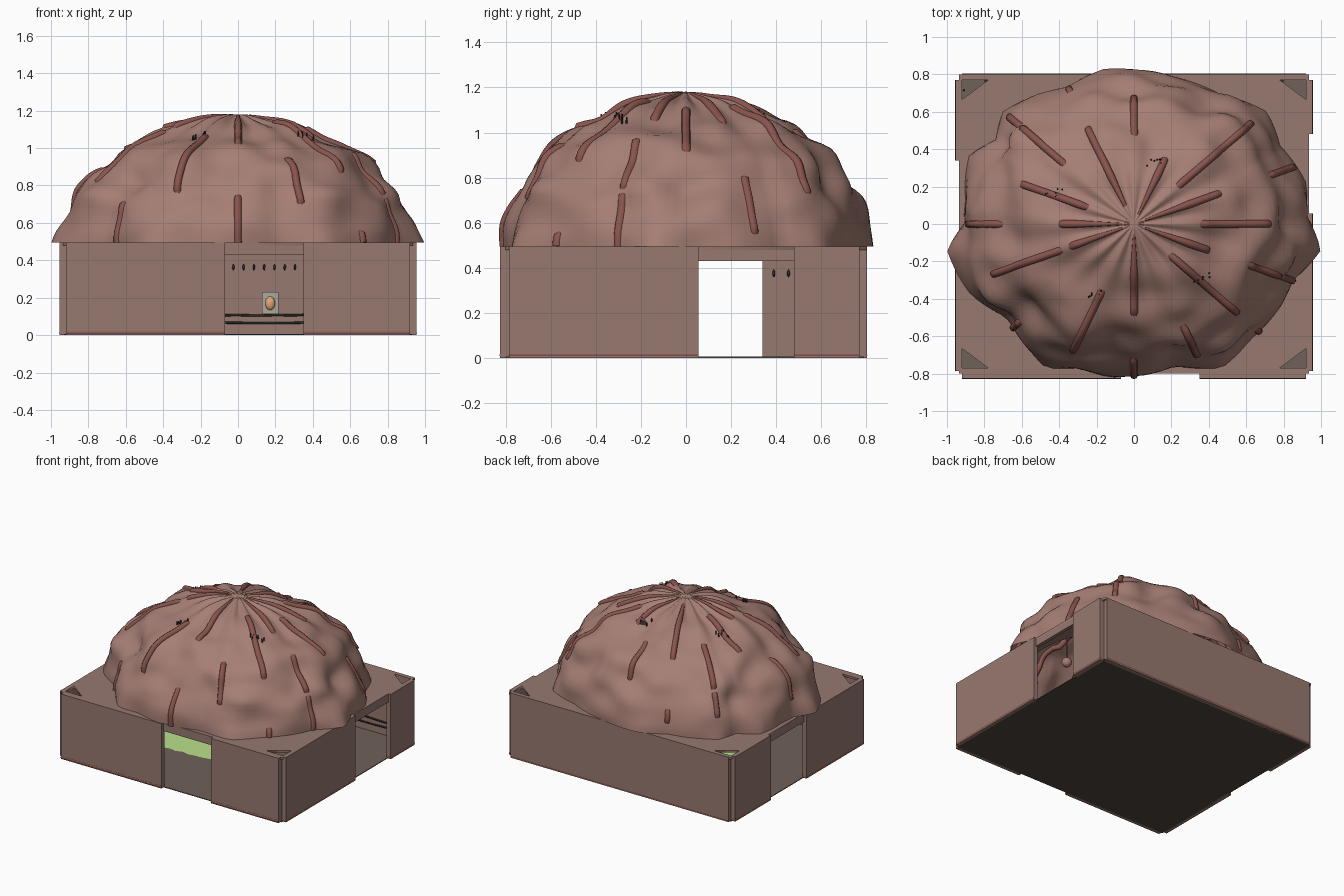
import bpy, bmesh, math, random
from mathutils import Vector, Matrix, noise

if "Cube" in bpy.data.objects:
    bpy.data.objects.remove(bpy.data.objects["Cube"])

random.seed(4)
RX, RY, BASE = 0.92, 0.79, 0.495


def material(name, rgb):
    m = bpy.data.materials.new(name)
    m.diffuse_color = (*rgb, 1)
    m.use_nodes = True
    m.node_tree.nodes["Principled BSDF"].inputs["Base Color"].default_value = m.diffuse_color
    return m


FLESH = material("flesh", (0.38, 0.21, 0.175))
WALL = material("wall", (0.31, 0.19, 0.16))
VEIN = material("vein", (0.25, 0.09, 0.075))
DARK = material("dark", (0.035, 0.027, 0.022))
FLOOR = material("floor", (0.16, 0.12, 0.10))
UNDER = material("underside", (0.08, 0.062, 0.05))
GREEN = material("slime", (0.50, 0.75, 0.26))
GREY = material("grey", (0.42, 0.40, 0.34))
ORANGE = material("orange", (0.78, 0.38, 0.19))


def finish(name, bm, mat, smooth=False):
    me = bpy.data.meshes.new(name)
    bm.to_mesh(me)
    bm.free()
    ob = bpy.data.objects.new(name, me)
    bpy.context.collection.objects.link(ob)
    me.materials.append(mat)
    for p in me.polygons:
        p.use_smooth = smooth
    return ob


def box(name, lo, hi, mat):
    lo, hi = Vector(lo), Vector(hi)
    bm = bmesh.new()
    bmesh.ops.create_cube(bm, size=1, matrix=Matrix.Translation((lo + hi) / 2)
                          @ Matrix.Diagonal((*(hi - lo), 1)))
    return finish(name, bm, mat)


def tubes(name, paths, depth, mat):
    """Each path is a list of (point, radius factor)."""
    cu = bpy.data.curves.new(name, 'CURVE')
    cu.dimensions = '3D'
    cu.bevel_depth, cu.bevel_resolution, cu.use_fill_caps = depth, 2, True
    for path in paths:
        sp = cu.splines.new('POLY')
        sp.points.add(len(path) - 1)
        for pt, (co, r) in zip(sp.points, path):
            pt.co, pt.radius = (*co, 1), r
    cu.materials.append(mat)
    ob = bpy.data.objects.new(name, cu)
    bpy.context.collection.objects.link(ob)


# Lumpy outline of the dome, read from above
OUTLINE = [(1.0, -.14), (.92, .05), (.92, .22), (.78, .42), (.71, .60), (.45, .70), (.2, .79),
           (-.16, .83), (-.36, .73), (-.5, .70), (-.70, .60), (-.74, .45), (-.88, .37),
           (-.9, .12), (-.91, 0), (-1.0, -.14), (-.87, -.38), (-.68, -.5), (-.6, -.62), (-.47, -.77),
           (-.3, -.77), (-.12, -.82), (.22, -.76), (.47, -.77), (.62, -.62), (.77, -.46), (.85, -.3)]
TAU = 2 * math.pi
POLAR = sorted((math.atan2(y / RY, x / RX) % TAU, math.hypot(x / RX, y / RY)) for x, y in OUTLINE)
POLAR = [(POLAR[-1][0] - TAU, POLAR[-1][1])] + POLAR + [(POLAR[0][0] + TAU, POLAR[0][1])]


def rim(t):
    t %= TAU
    for (a, ra), (b, rb) in zip(POLAR, POLAR[1:]):
        if a <= t <= b:
            return ra + (rb - ra) * (t - a) / (b - a)
    return 1


def skin(t, phi, off=0.0):
    """Point on the dome: t around, phi upwards, off outwards."""
    c, s = math.cos(phi), math.sin(phi)
    d = Vector((c * math.cos(t), c * math.sin(t), s))
    lump = 0.085 * noise.noise(d * 3.9 + Vector((3, 1, 7))) * min(1, 2.5 * s) * min(1, 1.6 * c)
    fold = 0.02 * math.cos(16 * t) * s ** 6 * min(1, 4 * c)
    # flared points of the rim shrink quickly above the roof
    r = rim(t)
    cap = min(r, 1 + 0.045 * abs(math.sin(t)))
    f = 1 + (cap - 1) * c + (r - cap) * max(0, 1 - s / 0.3)
    k = 1 + lump + fold + off
    return Vector((d.x * RX * f * k, d.y * RY * f * k,
                   BASE + 0.655 * s * k + 0.03 * s ** 40))


# Dome skin
N, M = 112, 32
bm = bmesh.new()
rings = [[bm.verts.new(skin(TAU * i / N, math.pi / 2 * j / M)) for i in range(N)] for j in range(M)]
apex = bm.verts.new(skin(0, math.pi / 2))
for j in range(M):
    for i in range(N):
        n = (i + 1) % N
        if j < M - 1:
            bm.faces.new((rings[j][i], rings[j][n], rings[j + 1][n], rings[j + 1][i]))
        else:
            bm.faces.new((rings[j][i], rings[j][n], apex))
finish("dome_skin", bm, FLESH, True)

# Sixteen ribs weaving in and out of the skin (degrees where they surface)
SURFACED = [[(39, 66)], [(5, 28), (58, 88)], [(22, 69)], [(61, 88)],
            [(29, 52)], [(8, 15), (45, 83)], [(14, 26), (30, 54)], [(48, 72)],
            [(11, 37), (66, 88)], [(29, 63), (67, 88)], [(0, 18)], [(25, 60)],
            [(0, 22), (53, 88)], [(20, 42)], [(0, 4), (36, 73)], [(0, 21), (24, 45), (62, 88)]]
ribs = []
for k, spans in enumerate(SURFACED):
    path = []
    for deg in range(0, 88, 2):
        out = any(a <= deg <= b for a, b in spans)
        taper = min(1, (92 - deg) / 22)
        path.append((skin(TAU * k / 16, math.radians(deg), -0.006 if out else -0.042), taper))
    ribs.append(path)
tubes("dome_ribs", ribs, 0.021, VEIN)

# Tufts of dark bristles on the crown
bm = bmesh.new()
for x, y in ((.11, .33), (-.43, .18), (-.22, -.36), (.35, -.28)):
    t = math.atan2(y / RY, x / RX)
    phi = math.acos(math.hypot(x / RX, y / RY))
    for i in range(7):
        p = skin(t + random.uniform(-.1, .1), phi + random.uniform(-.05, .05))
        bmesh.ops.create_cone(bm, cap_ends=True, segments=6, radius1=.006, radius2=.003, depth=.04,
                              matrix=Matrix.Translation(p + Vector((0, 0, .006))))
finish("crown_bristles", bm, DARK)

# Roof sheet with an oval opening and four triangular corner vents
cu = bpy.data.curves.new("roof", 'CURVE')
cu.dimensions, cu.fill_mode, cu.extrude = '2D', 'BOTH', 0.008
loops = [[(-.935, -.80), (.935, -.80), (.935, .80), (-.935, .80)],
         [(.82 * math.cos(TAU * i / 48), .69 * math.sin(TAU * i / 48)) for i in range(48)]]
loops += [[(sx * .92, sy * .77), (sx * .78, sy * .77), (sx * .92, sy * .665)]
          for sx in (-1, 1) for sy in (-1, 1)]
for loop in loops:
    sp = cu.splines.new('POLY')
    sp.points.add(len(loop) - 1)
    sp.use_cyclic_u = True
    for pt, (x, y) in zip(sp.points, loop):
        pt.co = (x, y, 0, 1)
cu.materials.append(WALL)
roof = bpy.data.objects.new("roof", cu)
roof.location.z = 0.487
bpy.context.collection.objects.link(roof)

# Wall panels, each with a root running along its foot
trims = []
for a, b in ((-.92, -.07), (.35, .92)):
    box("front_wall", (a, -.825, 0), (b, -.785, .495), WALL)
    trims.append([((a, -.816, .012), 1), ((b, -.816, .012), 1)])
box("back_wall", (-.92, .77, 0), (.92, .803, .495), WALL)
trims.append([((-.92, .793, .012), 1), ((.92, .793, .012), 1)])
for side, gap in ((1, (.055, .48)), (-1, (-.09, .34))):
    for a, b in ((-.785, gap[0]), (gap[1], .77)):
        x0, x1 = sorted((side * .92, side * .955))
        box("side_wall", (x0, a, 0), (x1, b, .495), WALL)
        trims.append([((side * .945, a, .012), 1), ((side * .945, b, .012), 1)])
    x0, x1 = sorted((side * .91, side * .935))
    box("side_lintel", (x0, gap[0], .43), (x1, gap[1], .495), WALL)
box("front_lintel", (-.07, -.80, .43), (.35, -.775, .495), WALL)
tubes("foot_roots", trims, 0.012, VEIN)

# Floor slab, dark underside, slime pool
box("floor", (-.93, -.80, .002), (.93, .79, .006), FLOOR)
box("underside", (-.93, -.80, 0), (.93, .79, .002), UNDER)
bm = bmesh.new()
bm.faces.new([bm.verts.new((-.28 + .34 * r * math.cos(TAU * i / 40), .02 + .31 * r * math.sin(TAU * i / 40), .01))
              for i in range(40) for r in [1 + .1 * math.sin(5 * TAU * i / 40) + random.uniform(-.06, .06)]])
finish("slime_pool", bm, GREEN)

# Rows of drops and low roots on the inner walls
bm = bmesh.new()
drops = [(-.74 + .055 * i, .76, .363) for i in range(28)] + [(-.91, .39 + .065 * i, .375) for i in range(6)]
for p in drops:
    bmesh.ops.create_icosphere(bm, subdivisions=1, radius=1, matrix=Matrix.Translation(p)
                               @ Matrix.Diagonal((.007, .007, .018, 1)))
finish("wall_drops", bm, DARK, True)
tubes("wall_roots", [[((-.8 + .1 * i, .764, z + random.uniform(-.004, .004)), 1) for i in range(17)]
                     for z in (.068, .108)], 0.006, DARK)

# Framed egg at the back wall
box("egg_frame", (.127, .74, .112), (.217, .77, .23), GREY)
bm = bmesh.new()
bmesh.ops.create_uvsphere(bm, u_segments=16, v_segments=10, radius=1,
                          matrix=Matrix.Translation((.172, .74, .17)) @ Matrix.Diagonal((.026, .02, .037, 1)))
finish("egg", bm, ORANGE, True)

# Pods hanging inside the right doorway
pods = [(.56, -.06, .49), (.50, .06, .50), (.42, -.1, .52)]
bm = bmesh.new()
for p in pods:
    bmesh.ops.create_uvsphere(bm, u_segments=16, v_segments=10, radius=.036, matrix=Matrix.Translation(p))
finish("hanging_pods", bm, FLESH, True)
tubes("pod_stems", [[(p, 1), ((p[0], p[1], .88), 1)] for p in pods], 0.006, VEIN)
